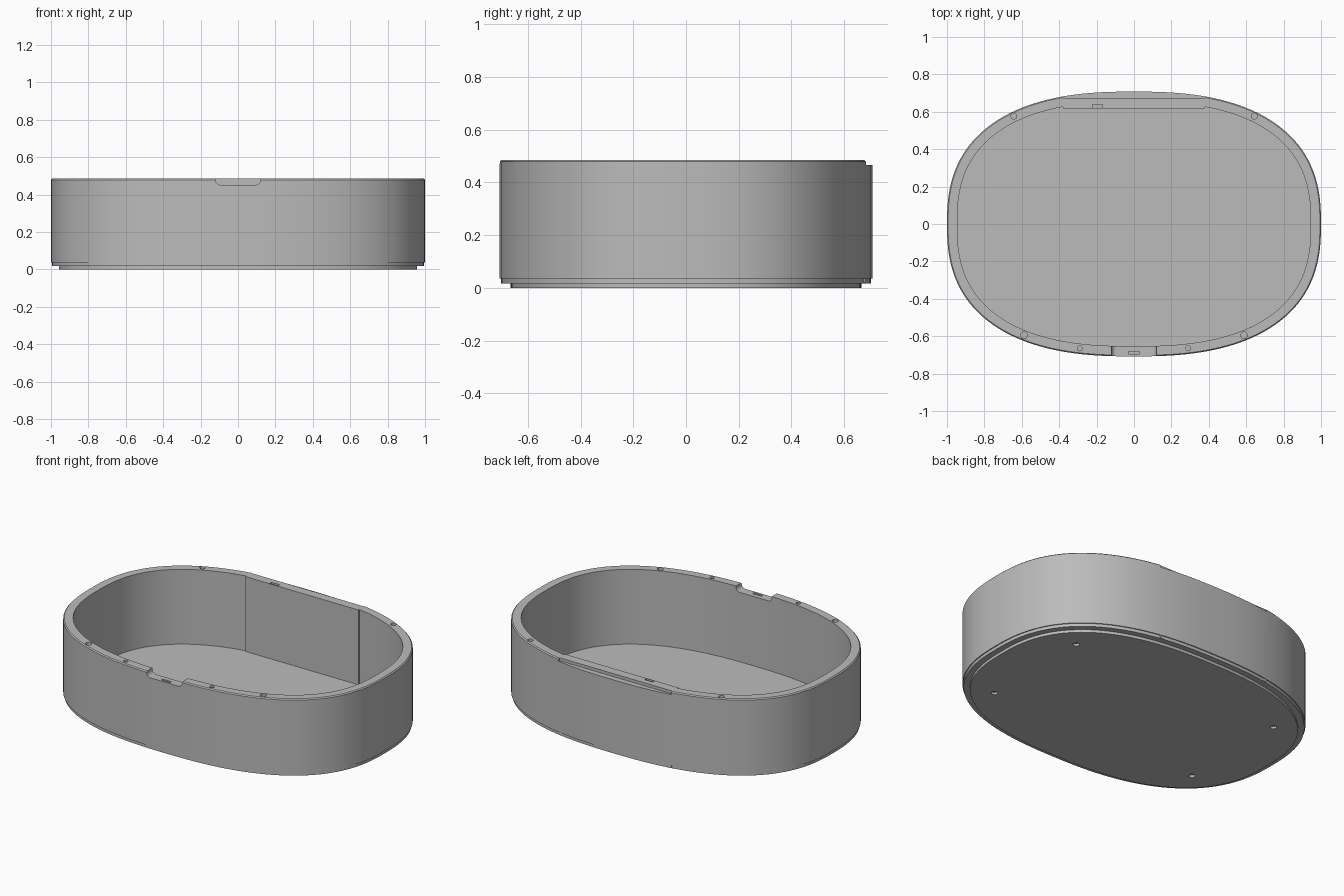
import bpy, bmesh
from math import sin, cos, pi

if "Cube" in bpy.data.objects:
    bpy.data.objects.remove(bpy.data.objects["Cube"])

HALF_X, HALF_Y, POWER, SEGMENTS = 1.0, 0.708, 2.5, 160
TOP, FLOOR, WALL = 0.485, 0.03, 0.055

grey = bpy.data.materials.new("mid grey")
grey.use_nodes = True
colour = (0.5, 0.5, 0.5, 1)
grey.diffuse_color = colour
grey.node_tree.nodes["Principled BSDF"].inputs["Base Color"].default_value = colour


def signed_power(value, p):
    return abs(value) ** p * (1 if value >= 0 else -1)


def outline(inset):
    """Squarish oval, moved inwards along its normal."""
    points = []
    for i in range(SEGMENTS):
        a = 2 * pi * i / SEGMENTS
        u, v = (signed_power(f(a), 2 / POWER) for f in (cos, sin))
        nx = signed_power(u, POWER - 1) / HALF_X
        ny = signed_power(v, POWER - 1) / HALF_Y
        length = (nx * nx + ny * ny) ** 0.5
        points.append((u * HALF_X - inset * nx / length,
                       v * HALF_Y - inset * ny / length))
    return points


def finish(name, bm):
    bmesh.ops.recalc_face_normals(bm, faces=bm.faces)
    mesh = bpy.data.meshes.new(name)
    bm.to_mesh(mesh)
    bm.free()
    mesh.materials.append(grey)
    obj = bpy.data.objects.new(name, mesh)
    bpy.context.collection.objects.link(obj)
    return obj


def loft(name, rings):
    """Skin a stack of vertex loops and cap both ends."""
    bm = bmesh.new()
    loops = [[bm.verts.new(p) for p in ring] for ring in rings]
    for low, high in zip(loops, loops[1:]):
        for i in range(len(low)):
            j = (i + 1) % len(low)
            bm.faces.new((low[i], low[j], high[j], high[i]))
    bm.faces.new(loops[0][::-1])
    bm.faces.new(loops[-1])
    return finish(name, bm)


def box(name, x, y, z):
    return loft(name, [[(x[0], y[0], h), (x[1], y[0], h),
                        (x[1], y[1], h), (x[0], y[1], h)] for h in z])


def cylinder(name, x, y, radius, z, sides=24):
    return loft(name, [[(x + radius * cos(2 * pi * i / sides),
                         y + radius * sin(2 * pi * i / sides), h)
                        for i in range(sides)] for h in z])


def combine(target, tool, operation):
    mod = target.modifiers.new("cut", "BOOLEAN")
    mod.operation, mod.solver, mod.object = operation, "EXACT", tool
    bpy.context.view_layer.objects.active = target
    bpy.ops.object.modifier_apply(modifier=mod.name)
    bpy.data.objects.remove(tool)


# Open tray: stepped foot, outer wall, softened rim, inner wall, floor
section = [(0.042, 0), (0.042, 0.017), (0.006, 0.017), (0.006, 0.036),
           (0, 0.036), (0, TOP - 0.006), (0.006, TOP),
           (WALL, TOP), (WALL, FLOOR)]
tray = loft("tray_body", [[(x, y, z) for x, y in outline(inset)]
                          for inset, z in section])

# Flat thickened panel inside the back wall
combine(tray, box("back_panel", (-0.38, 0.38), (0.617, 0.68),
                  (FLOOR - 0.01, TOP)), "UNION")

# Lowered ledge along the outside of the back rim
combine(tray, box("ledge_cutter", (-0.38, 0.38), (0.673, 0.8),
                  (TOP - 0.018, 0.6)), "DIFFERENCE")

# Finger notch in the front rim, with rounded lower corners
half, low, radius = 0.12, 0.452, 0.025
arc = [(half - radius + radius * sin(a), low + radius - radius * cos(a))
       for a in (pi / 2 * i / 8 for i in range(9))]
right_side = arc + [(half, 0.6)]
profile = right_side + [(-x, z) for x, z in reversed(right_side)]
combine(tray, loft("notch_cutter", [[(x, y, z) for x, z in profile]
                                    for y in (-0.8, -0.55)]), "DIFFERENCE")

# Small latch slots in the notch and the back rim
combine(tray, box("front_slot", (-0.03, 0.03), (-0.695, -0.682),
                  (low - 0.02, 0.5)), "DIFFERENCE")
combine(tray, box("back_slot", (-0.222, -0.168), (0.62, 0.638),
                  (TOP - 0.02, 0.6)), "DIFFERENCE")

# Round sockets in the rim and in the underside, in mirrored pairs
for side in (-1, 1):
    for x, y, r in ((0.588, -0.595, 0.018), (0.29, -0.665, 0.013),
                    (0.643, 0.577, 0.016)):
        combine(tray, cylinder("rim_socket", side * x, y, r,
                               (TOP - 0.025, 0.6)), "DIFFERENCE")
    for y in (-0.35, 0.35):
        combine(tray, cylinder("foot_socket", side * 0.71, y, 0.018,
                               (-0.1, 0.014)), "DIFFERENCE")

bpy.ops.object.select_all(action="DESELECT")
tray.select_set(True)
bpy.context.view_layer.objects.active = tray
bpy.ops.object.shade_smooth_by_angle(angle=pi / 6)
